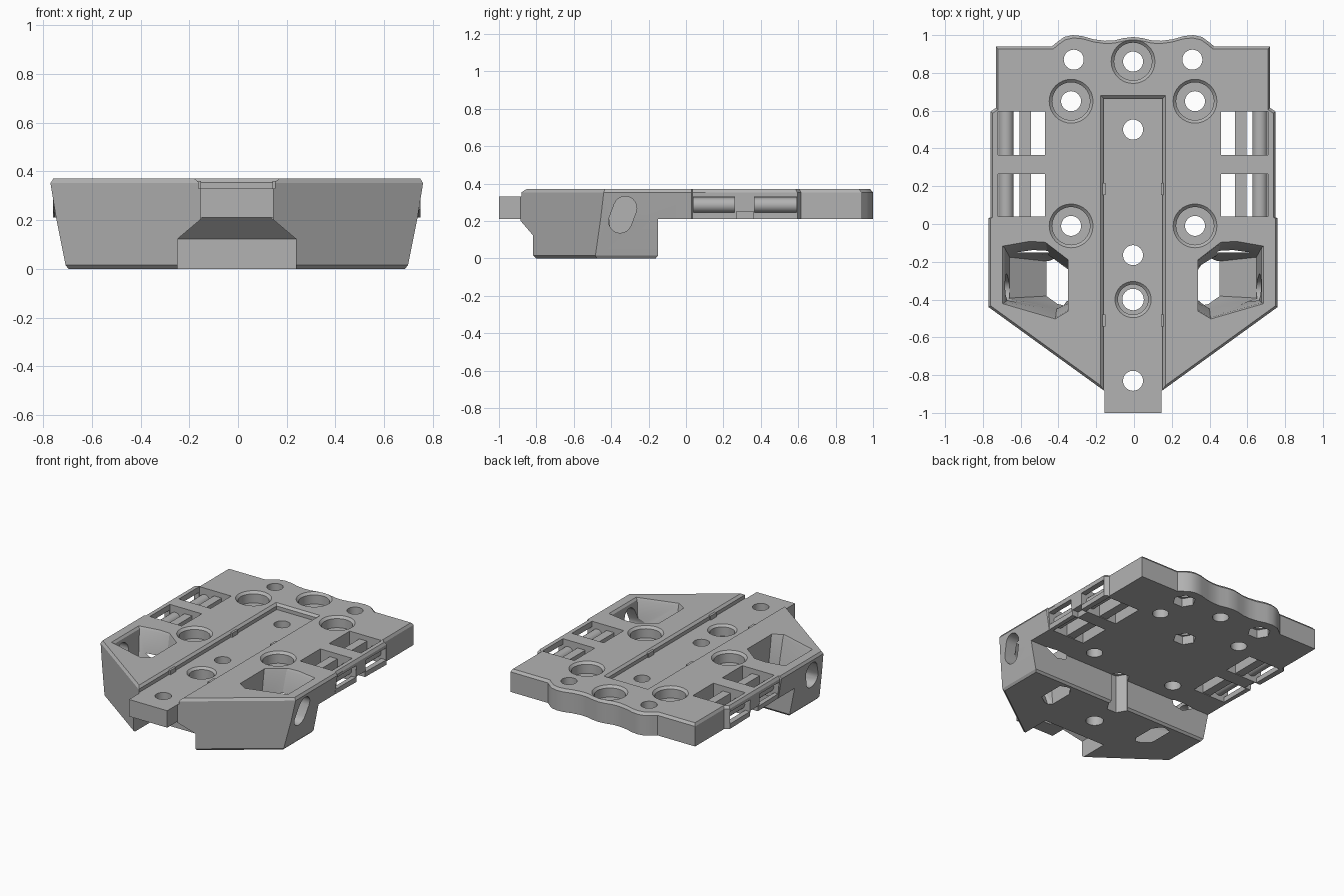
import bpy, math
from math import cos, sin, pi

if "Cube" in bpy.data.objects:
    bpy.data.objects.remove(bpy.data.objects["Cube"])

grey = bpy.data.materials.new("grey plastic")
grey.diffuse_color = (0.45, 0.45, 0.45, 1)
grey.use_nodes = True
grey.node_tree.nodes["Principled BSDF"].inputs["Base Color"].default_value = (0.45, 0.45, 0.45, 1)

import bmesh


def loft(name, rings):
    """Closed solid through rings of equal length."""
    bm = bmesh.new()
    loops = [[bm.verts.new(p) for p in r] for r in rings]
    n = len(loops[0])
    for a, b in zip(loops, loops[1:]):
        for i in range(n):
            j = (i + 1) % n
            bm.faces.new((a[i], a[j], b[j], b[i]))
    bm.faces.new(loops[0][::-1])
    bm.faces.new(loops[-1])
    bmesh.ops.recalc_face_normals(bm, faces=bm.faces)
    mesh = bpy.data.meshes.new(name)
    bm.to_mesh(mesh)
    bm.free()
    ob = bpy.data.objects.new(name, mesh)
    bpy.context.collection.objects.link(ob)
    mesh.materials.append(grey)
    return ob


def at(outline, z, scale=1.0):
    return [(x * scale, y * scale, z) for x, y in outline]


def mirrored(half):
    return half + [(-x, y) for x, y in reversed(half) if x > 0]


def box(name, x0, x1, y0, y1, z0, z1):
    o = [(x0, y0), (x1, y0), (x1, y1), (x0, y1)]
    return loft(name, [at(o, z0), at(o, z1)])


def turned(name, x, y, profile, n=32):
    """Solid of revolution from (radius, z) pairs."""
    return loft(name, [[(x + r * cos(2 * pi * i / n), y + r * sin(2 * pi * i / n), z)
                        for i in range(n)] for r, z in profile])


# Main plate with wavy back edge
back = [(.725, .615), (.725, .94), (.43, .94), (.40, .965), (.365, .99), (.32, 1.0),
        (.27, .995), (.21, .978), (.15, .97), (.10, .972), (.05, .984), (0, .99)]


def plate_outline(w):
    tip = [(.15, -.885), (w, -.44 - .72 * (w - .765)* -1), (w, .03)]
    return mirrored(tip + [(min(w, .755), .035), (.755, .595)] + back)


top = plate_outline(.765)
body = loft("mount_body", [at(plate_outline(.742), .21), at(top, .352), at(top, .37, .985)])


# Lower front block with tapered sides
def block_outline(w, rear=-.15):
    return mirrored([(.15, -.885), (w, -.44 - .72 * (.765 - w)), (w, rear)])


block = loft("block", [at(block_outline(.703, -.165), 0, .983), at(block_outline(.703), .015),
                       at(block_outline(.742), .21), at(block_outline(.70, -.2), .25, .95)])
tongue = box("tongue", -.15, .15, -1.0, -.7, .21, .36)
helpers = []


def combine(ob, op):
    m = body.modifiers.new(op, 'BOOLEAN')
    m.operation, m.object, m.solver = op, ob, 'EXACT'
    ob.hide_render = True
    helpers.append(ob)


def cut(ob):
    combine(ob, 'DIFFERENCE')


combine(block, 'UNION')
combine(tongue, 'UNION')

# Central channel with chamfered rim
rail = []
for w, end, z in [(.157, .665, .33), (.157, .665, .355), (.175, .683, .372), (.175, .683, .4)]:
    rail.append(at([(-w, -1.1), (w, -1.1), (w, end), (-w, end)], z))
cut(loft("channel", rail))

# Front groove under the tongue
groove = []
for w, end, z in [(.244, -.6, -.05), (.244, -.6, .122), (.14, -.69, .21)]:
    groove.append(at([(-w, -1.1), (w, -1.1), (w, end), (-w, end)], z))
cut(loft("front_groove", groove))

# Counterbored holes
for x, y in [(.328, .65), (-.328, .65), (.328, -.01), (-.328, -.01), (0, .86)]:
    cut(turned("counterbore", x, y, [(.1, .29), (.1, .354), (.118, .372), (.118, .4)]))
    cut(turned("bolt_hole", x, y, [(.053, -.1), (.053, .45)]))
cut(turned("channel_counterbore", 0, -.4, [(.08, .25), (.08, .315), (.098, .332), (.098, .4)]))
cut(turned("channel_bolt_hole", 0, -.4, [(.057, -.1), (.057, .45)]))

# Plain holes with nut pockets below
for x, y in [(.314, .87), (-.314, .87), (0, .5), (0, -.83), (0, -.165)]:
    cut(turned("screw_hole", x, y, [(.053, -.1), (.053, .45)]))
    cut(turned("nut_pocket", x, y, [(.075, -.1), (.075, .27)], 6))

# Features on both sides
well = [(.68, -.12), (.54, -.095), (.46, -.1), (.345, -.19),
        (.345, -.46), (.41, -.5), (.68, -.42)]
for s in (1, -1):
    def well_ring(z, squeeze, shrink, grow=1.0):
        return [(s * (.345 + ((x - .345) * squeeze)), -.32 + (y + .32) * shrink, z)
                for x, y in well]

    # Deep side well with sloping floor
    cut(loft("side_well", [well_ring(-.02, .25, .6), well_ring(.13, .92, .72),
                           well_ring(.355, 1, .97), well_ring(.372, 1.04, 1.02),
                           well_ring(.4, 1.04, 1.02)]))
    # Slanted slot in the outer wall
    slot = []
    for x in (.62, .85):
        ring = []
        for cy, cz, a0 in [(-.325, .27, -.35), (-.352, .198, pi - .35)]:
            ring += [(s * x, cy + .062 * cos(a0 + pi * i / 10), cz + .062 * sin(a0 + pi * i / 10))
                     for i in range(11)]
        slot.append(ring)
    cut(loft("wall_slot", slot))
    # Strap openings, side windows and the notch between them
    for y0, y1 in [(.04, .265), (.365, .595)]:
        xa, xb = sorted((s * .465, s * .715))
        cut(box("strap_opening", xa, xb, y0, y1, .1, .5))
        xa, xb = sorted((s * .69, s * .85))
        cut(box("side_window", xa, xb, y0, y1 - .005, .245, .33))
    xa, xb = sorted((s * .70, s * .85))
    cut(box("side_notch", xa, xb, .27, .36, .1, .25))

# Bake the body and drop the helpers
graph = bpy.context.evaluated_depsgraph_get()
mesh = bpy.data.meshes.new_from_object(body.evaluated_get(graph))
body.modifiers.clear()
body.data = mesh
mesh.name = "mount_body"
mesh.materials.clear()
mesh.materials.append(grey)
for p in mesh.polygons:
    p.material_index = 0
for h in helpers:
    bpy.data.objects.remove(h)
parts = [body]

# Strap bars and channel tabs
for s, side in ((1, "left"), (-1, "right")):
    for row, y0, y1 in [("front", .03, .275), ("rear", .355, .6)]:
        ring = [(s * (.672 + .04 * cos(2 * pi * i / 20)), .285 + .04 * sin(2 * pi * i / 20))
                for i in range(20)]
        parts.append(loft(f"{side}_{row}_round_bar", [[(x, y, z) for x, z in ring] for y in (y0, y1)]))
        xa, xb = sorted((s * .54, s * .60))
        parts.append(box(f"{side}_{row}_flat_bar", xa, xb, y0, y1, .215, .335))
    for label, y in [("front", -.51), ("rear", .185)]:
        xa, xb = sorted((s * .147, s * .165))
        parts.append(box(f"{side}_{label}_channel_tab", xa, xb, y - .032, y + .032, .325, .36))

# Smooth shading on the round surfaces
bpy.ops.object.select_all(action='DESELECT')
for ob in parts:
    ob.select_set(True)
bpy.context.view_layer.objects.active = body
bpy.ops.object.shade_smooth_by_angle(angle=math.radians(25))
for ob in parts:
    ob.location.x = -.005
